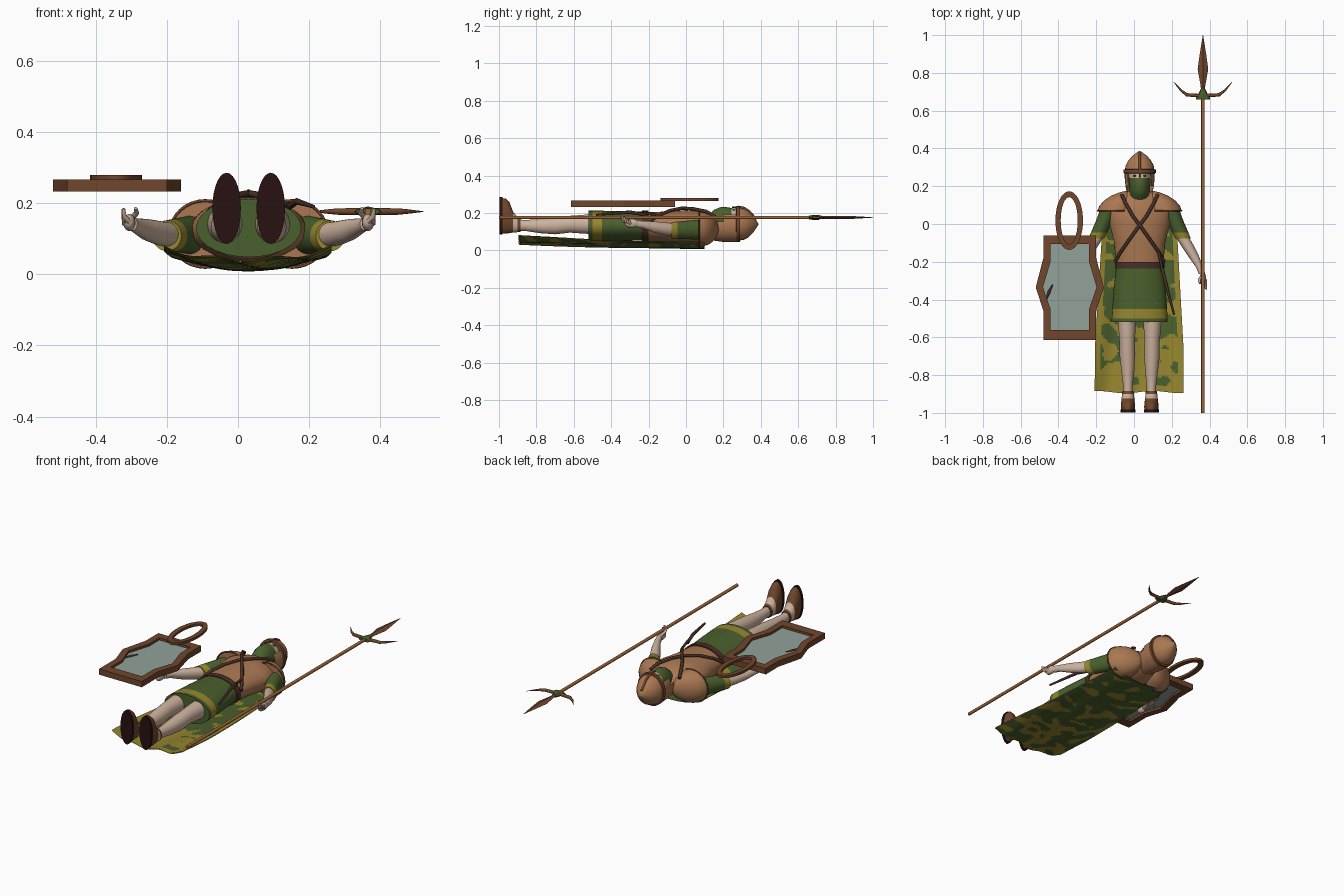
import bpy, bmesh, math
from mathutils import Vector, noise

if "Cube" in bpy.data.objects:
    bpy.data.objects.remove(bpy.data.objects["Cube"])

CX = 0.03  # centre line of the figure


def mat(name, r, g, b):
    m = bpy.data.materials.new(name)
    m.diffuse_color = [((c / 255 + 0.055) / 1.055) ** 2.4 for c in (r, g, b)] + [1]
    m.use_nodes = True
    m.node_tree.nodes["Principled BSDF"].inputs["Base Color"].default_value = m.diffuse_color
    return m


LEATHER = mat("tan leather", 170, 120, 82)
GREEN = mat("green cloth", 74, 96, 45)
OLIVE = mat("olive yellow cloth", 150, 134, 46)
SKIN = mat("pale skin", 205, 178, 158)
STRAP = mat("dark strap", 72, 48, 38)
FRAME = mat("frame brown", 112, 70, 44)
GLASS = mat("grey glass", 146, 162, 155)
SOLE = mat("dark sole", 40, 17, 17)
WOOD = mat("shaft wood", 158, 102, 56)


def finish(bm, name, mats, angle=40, normals=True):
    if normals:
        bmesh.ops.recalc_face_normals(bm, faces=bm.faces)
    me = bpy.data.meshes.new(name)
    bm.to_mesh(me)
    bm.free()
    for m in mats:
        me.materials.append(m)
    me.shade_smooth()
    me.set_sharp_from_angle(angle=math.radians(angle))
    ob = bpy.data.objects.new(name, me)
    bpy.context.collection.objects.link(ob)
    return ob


def loft(name, rings, mats, idx=None, n=28, angle=40, cap=True, drop=None):
    """Skin of ellipses standing across y; ring = (x, y, z, rx, rz)."""
    bm = bmesh.new()
    loops = [[bm.verts.new((x + rx * math.cos(a), y, z + rz * math.sin(a)))
              for a in (2 * math.pi * k / n for k in range(n))]
             for x, y, z, rx, rz in rings]
    for i, (p, q) in enumerate(zip(loops, loops[1:])):
        for k in range(n):
            f = bm.faces.new((p[k], p[(k + 1) % n], q[(k + 1) % n], q[k]))
            f.material_index = idx[i] if idx else 0
    if cap:
        bm.faces.new(loops[0]).material_index = idx[0] if idx else 0
        bm.faces.new(loops[-1]).material_index = idx[-1] if idx else 0
    if drop:
        gone = [f for f in bm.faces if drop(f.calc_center_median())]
        bmesh.ops.delete(bm, geom=gone, context='FACES')
    return finish(bm, name, mats, angle)


def tube(name, pts, r, m, radii=None, cyclic=False):
    cu = bpy.data.curves.new(name, 'CURVE')
    cu.dimensions = '3D'
    cu.bevel_depth, cu.bevel_resolution, cu.use_fill_caps = r, 2, True
    sp = cu.splines.new('POLY')
    sp.points.add(len(pts) - 1)
    for i, p in enumerate(pts):
        sp.points[i].co = (*p, 1)
        sp.points[i].radius = radii[i] if radii else 1
    sp.use_cyclic_u = cyclic
    sp.use_smooth = True
    cu.materials.append(m)
    ob = bpy.data.objects.new(name, cu)
    bpy.context.collection.objects.link(ob)
    return ob


def ball(name, loc, size, m):
    bm = bmesh.new()
    bmesh.ops.create_uvsphere(bm, u_segments=16, v_segments=10, radius=1)
    for v in bm.verts:
        v.co = Vector(loc) + Vector(v.co[i] * size[i] for i in range(3))
    return finish(bm, name, [m], 80)


# torso armour, belt, skirt
loft("chest_armour", [(CX, y, .125, a, b) for y, a, b in (
    (-.22, .125, .078), (-.1, .135, .083), (0, .16, .09), (.07, .165, .087),
    (.13, .12, .07), (.175, .06, .05))], [LEATHER])
loft("belt", [(CX, y, .127, .131, .085) for y in (-.235, -.2)], [STRAP])
loft("skirt", [(CX, y, .13, a, b) for y, a, b in (
    (-.22, .124, .077), (-.35, .138, .08), (-.45, .145, .082),
    (-.5, .148, .082), (-.52, .148, .082))], [GREEN, OLIVE], [0, 0, 1, 0])

# crossed chest straps and hanging scabbard
for s, side in ((1, "left"), (-1, "right")):
    tube("chest_strap_" + side, [(CX + s * x, y, z) for x, y, z in (
        (-.095, .155, .18), (-.075, .11, .208), (-.035, .04, .222), (.01, -.02, .226),
        (.06, -.09, .212), (.105, -.155, .182), (.13, -.2, .15))], .009, STRAP)
tube("scabbard", [(.145, -.22, .19), (.165, -.3, .205), (.212, -.48, .19)], .009, STRAP, [1, 1, .6])
tube("scabbard_hilt", [(.13, -.15, .19), (.148, -.23, .2)], .007, STRAP)

# head, mask and helmet
loft("masked_head", [(CX, y, z, a, b) for y, z, a, b in (
    (.12, .13, .05, .055), (.15, .145, .052, .072), (.19, .148, .055, .085),
    (.225, .145, .058, .085), (.243, .143, .058, .083), (.285, .14, .06, .08))],
    [GREEN, SKIN], [0, 0, 0, 0, 1])
loft("helmet_dome", [(CX, y, .14, a, b) for y, a, b in (
    (.275, .08, .089), (.31, .074, .083), (.335, .061, .07), (.36, .04, .045),
    (.375, .02, .022), (.387, .003, .003))], [LEATHER])
loft("helmet_brim", [(CX, y, .14, a, b) for y, a, b in (
    (.268, .08, .09), (.27, .086, .096), (.288, .086, .096), (.29, .078, .088))], [FRAME])
loft("helmet_neck_guard", [(CX, y, .135, a, b) for y, a, b in (
    (.11, .055, .075), (.15, .065, .083), (.2, .075, .09), (.24, .079, .091), (.27, .08, .09))],
    [LEATHER], cap=False,
    drop=lambda c: c.z > .145 and abs(c.x - CX) < (.058 if c.y > .19 else .1))
tube("helmet_crest", [(CX, .28, .232), (CX, .31, .226), (CX, .338, .208), (CX, .375, .165)], .007, FRAME)
tube("nose_guard", [(CX, .275, .23), (CX, .245, .231)], .006, FRAME, [1, .5])

# limbs, built once per side
for s, side in ((1, "left"), (-1, "right")):
    X = lambda d: CX + s * d
    ball("eye_" + side, (X(.026), .255, .216), (.01, .005, .004), STRAP)
    loft("shoulder_pad_" + side, [(X(d), y, .113, a, b) for d, y, a, b in (
        (.122, .07, .1, .094), (.12, .095, .094, .091), (.108, .125, .08, .08),
        (.092, .15, .058, .06), (.075, .168, .03, .032), (.07, .175, .004, .004))], [LEATHER])
    tube("shoulder_rim_" + side, [(X(.122) + .1 * math.cos(a), .07, .113 + .094 * math.sin(a))
         for a in (k * math.pi / 16 for k in range(32))], .004, FRAME, cyclic=True)
    loft("sleeve_" + side, [(X(d), y, z, a, b) for d, y, z, a, b in (
        (.16, .09, .11, .045, .055), (.185, .02, .11, .045, .05), (.215, -.045, .108, .043, .046),
        (.23, -.078, .108, .041, .043))], [GREEN, OLIVE], [0, 0, 1])
    loft("forearm_" + side, [(X(d), y, z, a, b) for d, y, z, a, b in (
        (.215, -.05, .11, .034, .034), (.25, -.11, .115, .034, .034), (.285, -.17, .125, .029, .03),
        (.318, -.23, .137, .019, .02), (.33, -.265, .142, .017, .02))], [SKIN])
    # hand with curled fingers
    ball("palm_" + side, (X(.335), -.29, .145), (.017, .038, .024), SKIN)
    for k in range(4):
        y = -.285 - k * .013
        tube(f"finger_{side}_{k}", [(X(.335), y, .135 + k * .004), (X(.35), y - .013, .142 + k * .007),
             (X(.352), y - .02, .163 + k * .007)], .007, SKIN, [1, 1, .7])
    tube("thumb_" + side, [(X(.33), -.275, .155), (X(.315), -.295, .172), (X(.318), -.315, .185)],
         .008, SKIN, [1, 1, .6])
    # leg and sandal
    loft("leg_" + side, [(X(d), y, z, a, b) for d, y, z, a, b in (
        (.068, -.42, .14, .056, .058), (.067, -.55, .14, .046, .05), (.066, -.62, .14, .04, .045),
        (.065, -.7, .132, .041, .046), (.063, -.78, .13, .034, .038), (.062, -.86, .133, .025, .029),
        (.062, -.92, .135, .026, .032))], [SKIN])
    loft("sandal_" + side, [(X(.062), y, z, a, b) for y, z, a, b in (
        (-.985, .184, .037, .095), (-.965, .184, .038, .094), (-.945, .176, .036, .084),
        (-.925, .152, .034, .056), (-.9, .137, .031, .04), (-.885, .135, .03, .036))],
        [FRAME, SKIN], [0, 0, 0, 1, 0])
    loft("sole_" + side, [(X(.062), y, .185, .04, .1) for y in (-.998, -.982)], [SOLE])


# camouflage cape: an upper and a lower sheet
def cape(name, lift, border):
    nx, ny = 48, 96
    bm = bmesh.new()
    rows = []
    for j in range(ny + 1):
        t = j / ny
        row = []
        for i in range(nx + 1):
            u = 2 * i / nx - 1
            x = CX - .003 * t + u * (.19 + .045 * min(1, t * 1.3))
            y = .1 - .99 * t + .006 * math.sin(5 * u) * t
            z = .008 + .035 * u * u + .028 * t * t + .006 * math.sin(9 * u + 5 * t) * t
            row.append(bm.verts.new((x, y, max(.001, z) + lift)))
        rows.append(row)
    for j in range(ny):
        for i in range(nx):
            f = bm.faces.new((rows[j][i], rows[j][i + 1], rows[j + 1][i + 1], rows[j + 1][i]))
            u, t = abs(2 * (i + .5) / nx - 1), j / ny
            c = f.calc_center_median()
            spot = noise.noise(Vector((c.x * 13, c.y * 15, 3.1)))
            limit = .2 - (.5 * max(0, t - .6) / .4 if border else .15 * t)
            edge = border and (u > .88 or t > .96)
            f.material_index = int(edge or spot > limit)
    return finish(bm, name, [GREEN, OLIVE], 60)


cape("cape_inside", .005, True)
cape("cape_outside", 0, False)

# spear
loft("spear_shaft", [(.365, y, .176, .009, .009) for y in (-1, .69)], [WOOD], n=12)
loft("spear_blade", [(.365, y, .176, a, b) for y, a, b in (
    (.69, .01, .01), (.73, .012, .009), (.82, .028, .009), (.9, .017, .007), (1, .001, .001))],
    [FRAME], n=4, angle=10)
loft("spear_collar", [(.365, y, .176, a, b) for y, a, b in (
    (.658, .036, .01), (.672, .038, .012), (.69, .024, .014), (.715, .012, .012))],
    [GREEN], n=8, angle=20)
for s, side in ((1, "left"), (-1, "right")):
    tube("spear_prong_" + side, [(.365 + s * x, y, .176) for x, y in (
        (0, .678), (.085, .684), (.115, .706), (.155, .752))], .01, FRAME, [1, .9, .6, .1])

# framed glass panel
FX = -.34


def outline(half):
    return [(FX + x, y) for x, y in half] + [(FX - x, y) for x, y in reversed(half)]


outer = outline([(.14, -.06), (.14, -.18), (.18, -.335), (.14, -.46), (.14, -.615)])
inner = outline([(.102, -.105), (.102, -.2), (.142, -.335), (.102, -.45), (.102, -.56)])
bm = bmesh.new()
loops = [[bm.verts.new((x, y, z)) for x, y in o]
         for o, z in ((outer, .232), (outer, .266), (inner, .266), (inner, .232))]
for a, b in zip(loops, loops[1:] + loops[:1]):
    for k in range(10):
        bm.faces.new((a[k], a[(k + 1) % 10], b[(k + 1) % 10], b[k]))
finish(bm, "panel_frame", [FRAME], 20)
bm = bmesh.new()
low, high = [[bm.verts.new((x, y, z)) for x, y in inner] for z in (.246, .252)]
bm.faces.new(low)
bm.faces.new(high)
finish(bm, "glass_pane", [GLASS], 20)
tube("glass_crack", [(-.465, -.4, .252), (-.45, -.36, .252), (-.43, -.32, .252)], .008, STRAP, [.4, 1, .3])

# oval handle ring
bm = bmesh.new()
N = 40
loops = [[bm.verts.new((FX - .003 + a * math.cos(t), .018 + b * math.sin(t), z))
          for t in (2 * math.pi * k / N for k in range(N))]
         for a, b, z in ((.073, .155, .265), (.073, .155, .279), (.045, .124, .279), (.045, .124, .265))]
for a, b in zip(loops, loops[1:] + loops[:1]):
    for k in range(N):
        bm.faces.new((a[k], a[(k + 1) % N], b[(k + 1) % N], b[k]))
finish(bm, "handle_ring", [FRAME], 30)
